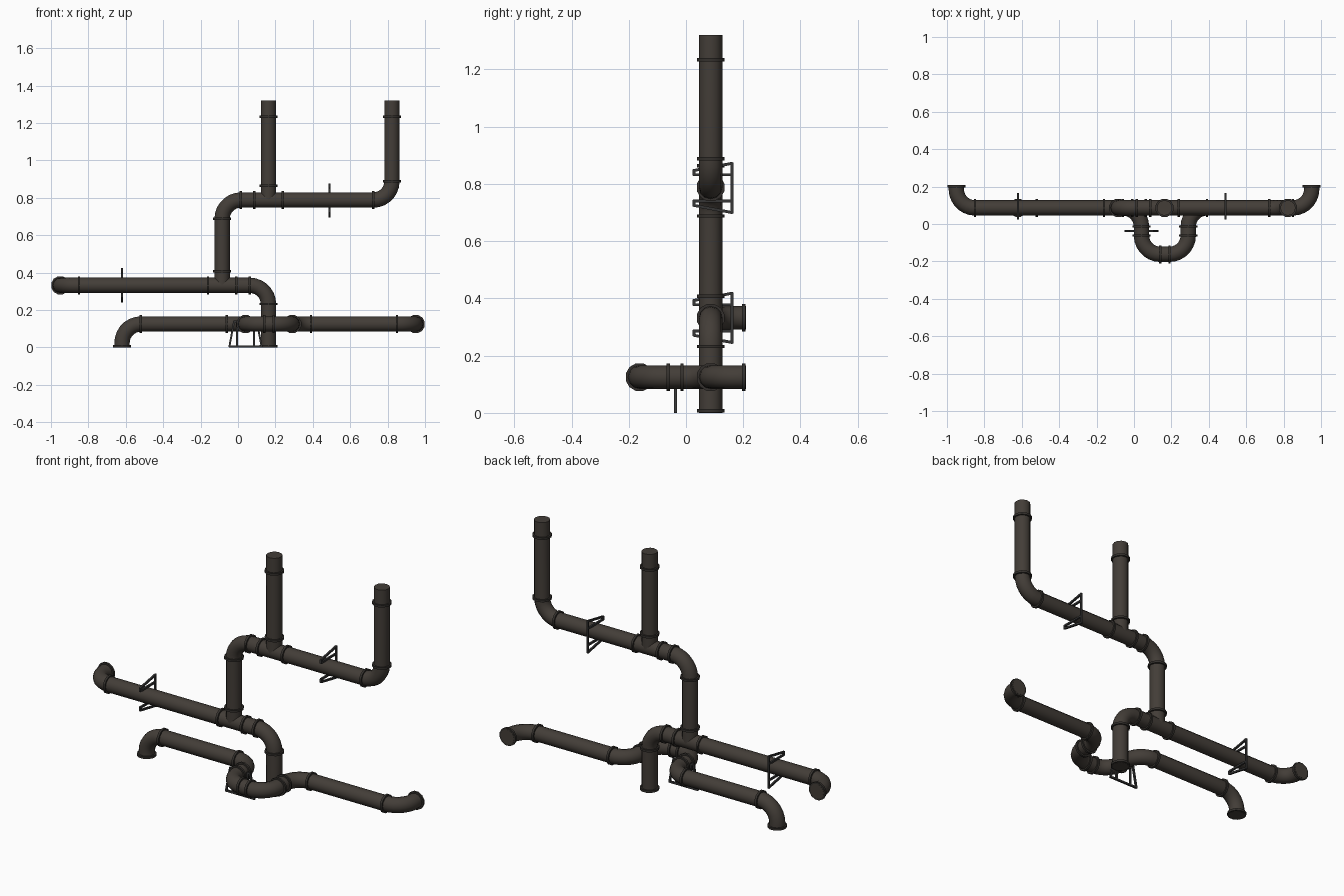
import bpy, bmesh, math
from mathutils import Vector, Matrix

if "Cube" in bpy.data.objects:
    bpy.data.objects.remove(bpy.data.objects["Cube"])

R, FR, FW = 0.041, 0.05, 0.012     # pipe radius, flange radius, flange width
BEND, SIDES = 0.1, 12
Y = 0.086                          # wall plane of the pipe runs
LOW, MID, TOP = 0.125, 0.332, 0.788


def material(name, col):
    m = bpy.data.materials.new(name)
    m.diffuse_color = (*col, 1)
    m.use_nodes = True
    m.node_tree.nodes["Principled BSDF"].inputs["Base Color"].default_value = m.diffuse_color
    return m


PIPE = material("brown_iron", (0.056, 0.047, 0.039))
RING = material("dark_flange_iron", (0.034, 0.030, 0.026))
STEEL = material("bracket_steel", (0.036, 0.036, 0.036))


def finish(bm, name, mat, smooth=True):
    bmesh.ops.recalc_face_normals(bm, faces=bm.faces[:])
    me = bpy.data.meshes.new(name)
    bm.to_mesh(me)
    bm.free()
    ob = bpy.data.objects.new(name, me)
    bpy.context.collection.objects.link(ob)
    me.materials.append(mat)
    if smooth:
        bpy.ops.object.select_all(action='DESELECT')
        ob.select_set(True)
        bpy.context.view_layer.objects.active = ob
        bpy.ops.object.shade_smooth_by_angle(angle=math.radians(40))
    return ob


def rounded_path(corners, steps=7):
    """Centre line with every inner corner replaced by a quarter arc."""
    pts = [Vector(c) for c in corners]
    out = [pts[0]]
    for a, b, c in zip(pts, pts[1:], pts[2:]):
        u, v = (a - b).normalized(), (c - b).normalized()
        centre = b + (u + v) * BEND
        for i in range(steps + 1):
            t = math.pi / 2 * i / steps
            out.append(centre - v * BEND * math.cos(t) - u * BEND * math.sin(t))
    return out + [pts[-1]]


def pipe(name, corners):
    path = rounded_path(corners)
    bm = bmesh.new()
    rings = []
    t_old = (path[1] - path[0]).normalized()
    n = t_old.orthogonal().normalized()
    for i, p in enumerate(path):
        t = (path[min(i + 1, len(path) - 1)] - path[max(i - 1, 0)]).normalized()
        # arc ends follow the straight run, so keep them square to it
        n = t_old.rotation_difference(t) @ n
        t_old = t
        b = t.cross(n)
        rings.append([bm.verts.new(p + (n * math.cos(a) + b * math.sin(a)) * R)
                      for a in (math.tau * (k + 0.5) / SIDES for k in range(SIDES))])
    for r, s in zip(rings, rings[1:]):
        for k in range(SIDES):
            j = (k + 1) % SIDES
            bm.faces.new((r[k], r[j], s[j], s[k]))
    bm.faces.new(rings[0])
    bm.faces.new(rings[-1])
    finish(bm, name, PIPE)


def flange(name, axis, *pos):
    bm = bmesh.new()
    rot = {'x': Matrix.Rotation(math.pi / 2, 4, 'Y'),
           'y': Matrix.Rotation(math.pi / 2, 4, 'X'),
           'z': Matrix.Identity(4)}[axis]
    spin = Matrix.Rotation(math.pi / SIDES, 4, 'Z')
    bmesh.ops.create_cone(bm, cap_ends=True, segments=SIDES, radius1=FR, radius2=FR,
                          depth=FW, matrix=Matrix.Translation(pos) @ rot @ spin)
    finish(bm, name, RING)


def bar(bm, a, b, w=0.01):
    a, b = Vector(a), Vector(b)
    d = b - a
    m = (Matrix.Translation((a + b) / 2) @ d.to_track_quat('Z', 'X').to_matrix().to_4x4()
         @ Matrix.Diagonal((w, w, d.length + w * 0.6, 1)))
    bmesh.ops.create_cube(bm, size=1, matrix=m)


def bracket(name, matrix):
    """Frame drawn with its mounting bar at u = 0 and two arms reaching to u = 0.133."""
    bm = bmesh.new()
    bar(bm, (0, 0, -0.086), (0, 0, 0.086))
    for s in (-1, 1):
        bar(bm, (0, 0, s * 0.046), (0, 0.133, s * 0.046))
        bar(bm, (0, 0, s * 0.086), (0, 0.133, s * 0.061))
        bar(bm, (0, 0.133, s * 0.046), (0, 0.133, s * 0.061))
    bm.transform(matrix)
    finish(bm, name, STEEL, False)


# lower run with the U-shaped loop towards the front
U0, U1, YF = 0.04, 0.29, -0.162
pipe("lower_pipe", [(-0.62, Y, 0), (-0.62, Y, LOW), (U0, Y, LOW), (U0, YF, LOW),
                    (U1, YF, LOW), (U1, Y, LOW), (0.95, Y, LOW), (0.95, 0.209, LOW)])
# middle run, from the wall to the floor
pipe("middle_pipe", [(-0.95, 0.209, MID), (-0.95, Y, MID), (0.163, Y, MID), (0.163, Y, 0)])
# riser and upper run
pipe("upper_pipe", [(-0.085, Y, MID), (-0.085, Y, TOP), (0.823, Y, TOP), (0.823, Y, 1.32)])
pipe("branch_pipe", [(0.163, Y, TOP), (0.163, Y, 1.32)])

# flanges along the horizontal runs
for x in (-0.52, -0.06, 0.39, 0.85):
    flange("lower_flange", 'x', x, Y, LOW)
for x in (-0.85, -0.16, -0.01, 0.063):
    flange("middle_flange", 'x', x, Y, MID)
for x in (0.015, 0.087, 0.239, 0.723):
    flange("upper_flange", 'x', x, Y, TOP)
# flanges on the loop
for x in (U0, U1):
    for y in (-0.014, -0.062):
        flange("loop_flange", 'y', x, y, LOW)
for x in (0.14, 0.19):
    flange("loop_flange", 'x', x, YF, LOW)
# flanges on the vertical pipes
for x, z in ((0.163, 0.232), (-0.085, 0.408), (-0.085, 0.688), (0.163, 0.864),
             (0.163, 1.234), (0.823, 0.888), (0.823, 1.234)):
    flange("riser_flange", 'z', x, Y, z)
# end flanges at the floor and the wall
for x in (-0.62, 0.163):
    flange("floor_flange", 'z', x, Y, 0.007)
for x, z in ((0.95, LOW), (-0.95, MID)):
    flange("wall_flange", 'y', x, 0.202, z)

# brackets: two on the wall, one standing on the floor
flip = Matrix.Diagonal((1, -1, 1, 1))
bracket("wall_bracket_left", Matrix.Translation((-0.62, 0.161, MID)) @ flip)
bracket("wall_bracket_right", Matrix.Translation((0.49, 0.161, TOP - 0.002)) @ flip)
turn = Matrix(((0, 0, 1, 0), (1, 0, 0, 0), (0, 1, 0, 0), (0, 0, 0, 1)))
bracket("floor_bracket", Matrix.Translation((U0, -0.037, 0.005)) @ turn)
